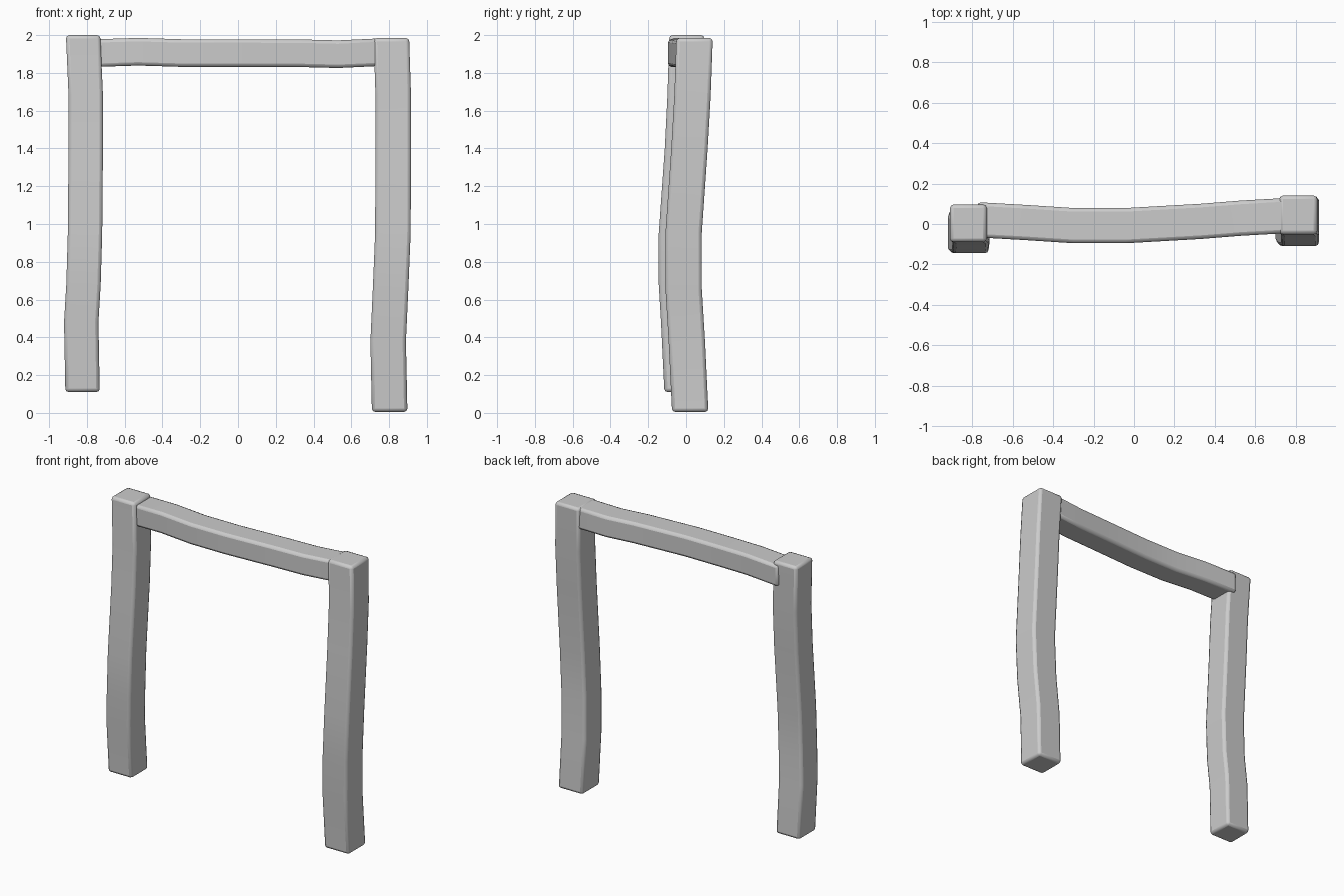
import bpy, bmesh
from mathutils import Vector

if "Cube" in bpy.data.objects:
    bpy.data.objects.remove(bpy.data.objects["Cube"])

stone = bpy.data.materials.new("plain grey")
stone.diffuse_color = (0.6, 0.6, 0.6, 1)
stone.use_nodes = True
stone.node_tree.nodes["Principled BSDF"].inputs["Base Color"].default_value = stone.diffuse_color


def bent_bar(name, path, side_a, side_b):
    """Square-section bar swept along path; side_a/side_b are half-size vectors."""
    a, b = Vector(side_a), Vector(side_b)
    bm = bmesh.new()
    rings = []
    for p in path:
        c = Vector(p)
        rings.append([bm.verts.new(c + a * s + b * t)
                      for s, t in ((-1, -1), (1, -1), (1, 1), (-1, 1))])
    for r0, r1 in zip(rings, rings[1:]):
        for i in range(4):
            j = (i + 1) % 4
            bm.faces.new((r0[i], r0[j], r1[j], r1[i]))
    bm.faces.new(rings[0])
    bm.faces.new(rings[-1])
    bmesh.ops.recalc_face_normals(bm, faces=bm.faces)
    me = bpy.data.meshes.new(name)
    bm.to_mesh(me)
    bm.free()
    ob = bpy.data.objects.new(name, me)
    bpy.context.collection.objects.link(ob)
    me.materials.append(stone)
    # softly rounded long edges and ends
    bev = ob.modifiers.new("rounded edges", 'BEVEL')
    bev.width = 0.018
    bev.segments = 2
    bev.limit_method = 'ANGLE'
    bev.angle_limit = 0.8
    bpy.ops.object.select_all(action='DESELECT')
    bpy.context.view_layer.objects.active = ob
    ob.select_set(True)
    bpy.ops.object.shade_smooth_by_angle(angle=0.8)
    return ob


# left post, slightly shorter at the foot
bent_bar("left_post",
         [(-0.823, -0.022, 0.11), (-0.830, -0.040, 0.48), (-0.818, -0.052, 0.68),
          (-0.810, -0.052, 0.95), (-0.806, -0.020, 1.40), (-0.806, -0.006, 1.68),
          (-0.820, 0.004, 2.0)],
         (0.091, 0, 0), (0, 0.0925, 0))

# right post
bent_bar("right_post",
         [(0.803, 0.022, 0.005), (0.795, 0.004, 0.38), (0.808, -0.013, 0.66),
          (0.820, -0.013, 0.95), (0.822, 0.018, 1.40), (0.822, 0.034, 1.68),
          (0.812, 0.045, 1.985)],
         (0.094, 0, 0), (0, 0.096, 0))

# cross beam
bent_bar("top_beam",
         [(-0.775, 0.021, 1.904), (-0.53, 0.007, 1.912), (-0.30, -0.008, 1.905),
          (-0.04, -0.008, 1.905), (0.33, 0.013, 1.904), (0.53, 0.029, 1.899),
          (0.76, 0.042, 1.910)],
         (0, 0.087, 0), (0, 0, 0.073))
